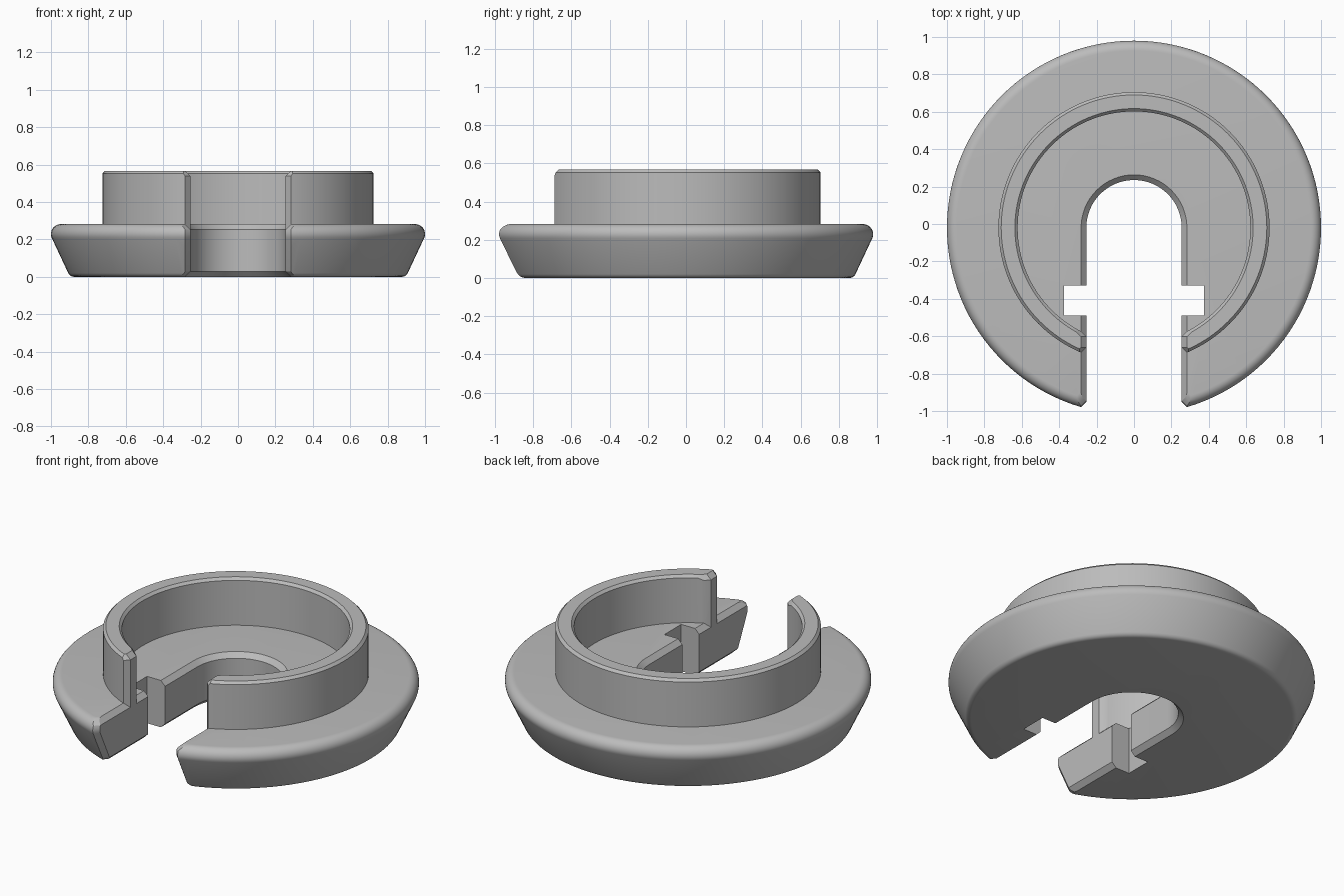
import bpy, bmesh, math

if "Cube" in bpy.data.objects:
    bpy.data.objects.remove(bpy.data.objects["Cube"])

CY = -0.02        # centre of the round parts
SLOT = 0.255      # half width of the slot
CH = 0.028        # chamfer on slot edges
FLOOR, TOP = 0.282, 0.567

grey = bpy.data.materials.new("grey")
grey.use_nodes = True
grey.diffuse_color = (0.5, 0.5, 0.5, 1)
grey.node_tree.nodes["Principled BSDF"].inputs["Base Color"].default_value = (0.5, 0.5, 0.5, 1)


def make(name, bm):
    bmesh.ops.recalc_face_normals(bm, faces=bm.faces)
    me = bpy.data.meshes.new(name)
    bm.to_mesh(me)
    bm.free()
    ob = bpy.data.objects.new(name, me)
    ob.location.y = CY
    me.materials.append(grey)
    bpy.context.collection.objects.link(ob)
    return ob


def skin(bm, rings, closed=False):
    """Join loops of points with quads, capping the ends unless closed."""
    loops = [[bm.verts.new(p) for p in ring] for ring in rings]
    pairs = list(zip(loops, loops[1:]))
    if closed:
        pairs.append((loops[-1], loops[0]))
    else:
        bm.faces.new(loops[0])
        bm.faces.new(loops[-1])
    for a, b in pairs:
        n = len(a)
        for i in range(n):
            j = (i + 1) % n
            bm.faces.new((a[i], a[j], b[j], b[i]))


def revolve(name, profile, closed=False, steps=128):
    bm = bmesh.new()
    turn = [2 * math.pi * i / steps for i in range(steps)]
    skin(bm, [[(r * math.cos(a), r * math.sin(a), z) for a in turn]
              for r, z in profile], closed)
    return make(name, bm)


def arc(cx, cz, r, a0, a1, n):
    angles = [math.radians(a0 + (a1 - a0) * i / n) for i in range(n + 1)]
    return [(cx + r * math.cos(a), cz + r * math.sin(a)) for a in angles]


def loft(name, layers):
    bm = bmesh.new()
    skin(bm, [[(x, y, z) for x, y in outline] for z, outline in layers])
    ob = make(name, bm)
    ob.hide_render = True
    ob.hide_set(True)
    return ob


def cut(ob, cutter):
    mod = ob.modifiers.new("cut", 'BOOLEAN')
    mod.operation = 'DIFFERENCE'
    mod.solver = 'EXACT'
    mod.object = cutter


def rim_y(radius):
    return -math.sqrt(radius ** 2 - (SLOT + CH) ** 2)


# Flange with sloping side and rounded rim
rim = arc(0.876, 0.035, 0.035, -90, -25, 4) + arc(0.947, 0.229, 0.053, -25, 90, 10)
flange = revolve("flange", rim)


# Round-ended slot, chamfered above and below and flared at the rim
def slot_outline(w, radius):
    y = rim_y(radius)
    half = [(w, y + CH), (w + 0.1, y + CH - 0.1), (w + 0.1, -1.3)]
    bow = arc(0, 0, w, 0, 180, 32)
    return bow + [(-x, y) for x, y in half] + half[::-1]


def slot_width(z):
    return SLOT + max(0, CH - z, z - (FLOOR - CH))


levels = sorted([(z, r) for r, z in rim] + [(CH, 0.912), (FLOOR - CH, 0.994)])
levels = [(-0.02, levels[0][1])] + levels + [(FLOOR + 0.02, levels[-1][1])]
slot = loft("slot_cutter", [(z, slot_outline(slot_width(z), r)) for z, r in levels])
cut(flange, slot)

# Cross notch through the flange
nx, y0, y1 = 0.375, -0.47, -0.31
box = [(-nx, y0), (nx, y0), (nx, y1), (-nx, y1)]
notch = loft("notch_cutter", [(-0.1, box), (0.4, box)])
cut(flange, notch)

# Upright collar, seated down to the slot chamfer
RO, RI, C = 0.725, 0.622, 0.015
collar = revolve("collar", [(RI, FLOOR - CH), (RO, FLOOR - CH), (RO, TOP - C), (RO - C, TOP),
                            (RI + C, TOP), (RI, TOP - C)], closed=True)


# Gap in the collar, with chamfered ends
def gap_outline(w):
    yi, yo = rim_y(RI), rim_y(RO)
    half = [(w + 0.1, yi - CH + 0.1), (w, yi - CH), (w, yo + CH), (w + 0.1, yo + CH - 0.1)]
    return half + [(-x, y) for x, y in half[::-1]]


gap = loft("gap_cutter", [(0.1, gap_outline(SLOT)), (TOP - CH, gap_outline(SLOT)),
                          (TOP + 0.02, gap_outline(SLOT + CH + 0.02))])
cut(collar, gap)

# Apply the cuts, then smooth the round faces
bpy.context.view_layer.update()
for ob in (flange, collar):
    bpy.ops.object.select_all(action='DESELECT')
    ob.select_set(True)
    bpy.context.view_layer.objects.active = ob
    for mod in list(ob.modifiers):
        bpy.ops.object.modifier_apply(modifier=mod.name)
    bpy.ops.object.shade_smooth_by_angle(angle=math.radians(25))
for helper in (slot, notch, gap):
    bpy.data.objects.remove(helper)
